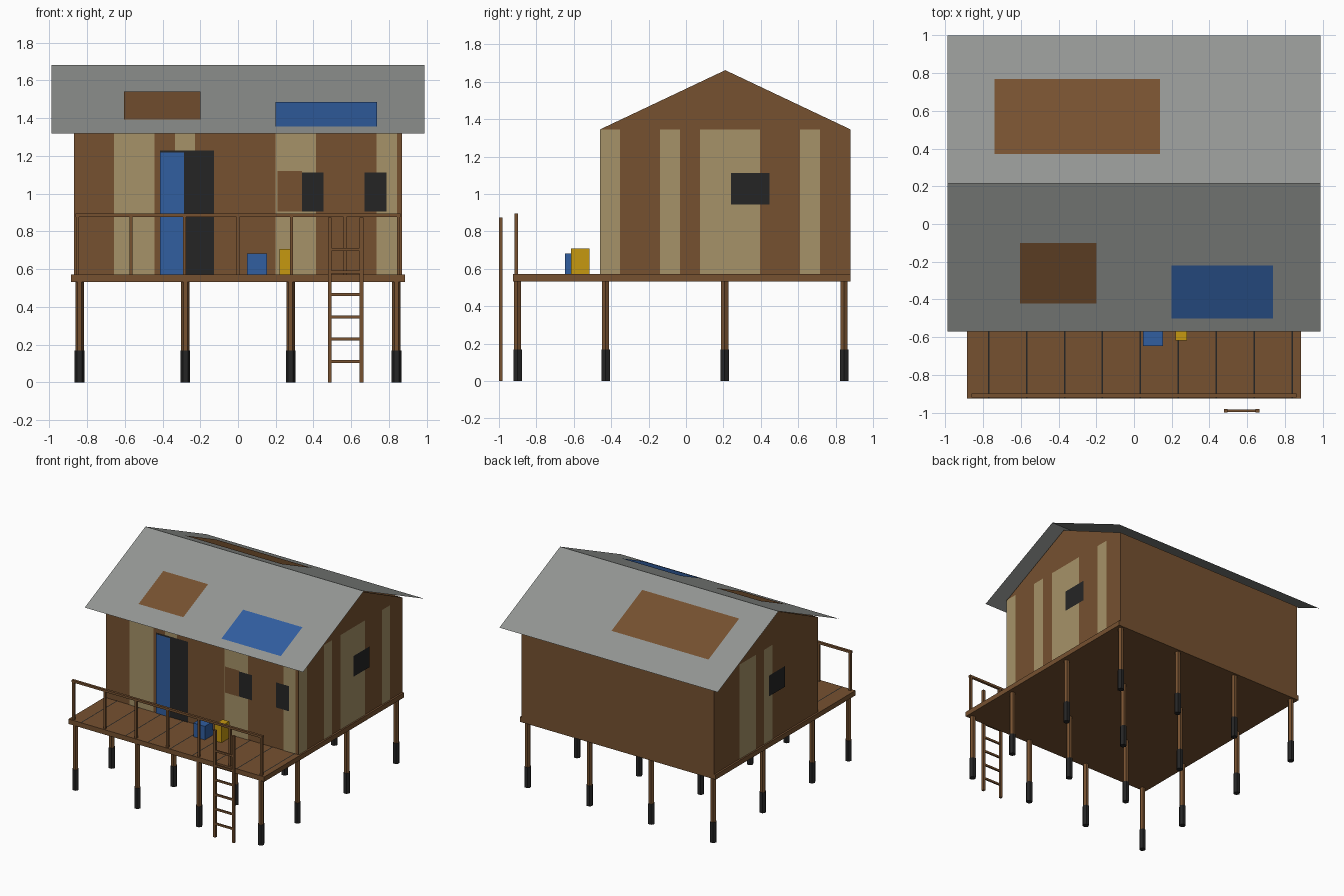
import bpy, bmesh, math
from mathutils import Matrix

if "Cube" in bpy.data.objects:
    bpy.data.objects.remove(bpy.data.objects["Cube"])


def material(name, rgb):
    def lin(c):
        c /= 255
        return c / 12.92 if c <= 0.04045 else ((c + 0.055) / 1.055) ** 2.4
    m = bpy.data.materials.new(name)
    m.diffuse_color = (*[lin(c) for c in rgb], 1)
    m.use_nodes = True
    m.node_tree.nodes["Principled BSDF"].inputs["Base Color"].default_value = m.diffuse_color
    return m


WOOD = material("brown_wood", (118, 81, 48))
TAN = material("pale_plank", (166, 146, 104))
GREY = material("roof_metal", (147, 150, 147))
BLUE = material("blue_tarp", (49, 94, 160))
YELLOW = material("yellow_plastic", (198, 152, 16))
BLACK = material("dark", (37, 37, 37))


def finish(name, bm, mat):
    me = bpy.data.meshes.new(name)
    bm.to_mesh(me)
    bm.free()
    me.materials.append(mat)
    ob = bpy.data.objects.new(name, me)
    bpy.context.collection.objects.link(ob)
    return ob


def box(name, x, y, z, mat):
    """Box from (min, max) pairs."""
    bm = bmesh.new()
    bmesh.ops.create_cube(bm, size=1)
    for v in bm.verts:
        v.co = [(a + b) / 2 + c * (b - a) for (a, b), c in zip((x, y, z), v.co)]
    return finish(name, bm, mat)


def quads(name, faces, mat):
    """Thin sheet made of flat faces."""
    bm = bmesh.new()
    for f in faces:
        bm.faces.new([bm.verts.new(p) for p in f])
    return finish(name, bm, mat)


def hex_post(name, x, y, z0, z1, r, mat):
    bm = bmesh.new()
    rot = Matrix.Translation((x, y, (z0 + z1) / 2)) @ Matrix.Rotation(math.pi / 2, 4, 'Z')
    bmesh.ops.create_cone(bm, cap_ends=True, segments=6, radius1=r, radius2=r,
                          depth=z1 - z0, matrix=rot)
    return finish(name, bm, mat)


FLOOR, EAVE, PEAK = 0.572, 1.345, 1.662
WX, Y0, Y1 = 0.87, -0.46, 0.88          # wall extents
MID = (Y0 + Y1) / 2
PITCH = 0.107                           # wall plank width


# wall sheets: lift is the distance off the wall
def front(name, a, b, z0, z1, mat, lift):
    y = Y0 - lift
    quads(name, [[(a, y, z0), (b, y, z0), (b, y, z1), (a, y, z1)]], mat)


def side(name, s, a, b, z0, z1, mat, lift):
    # left side is the right side turned half round the house centre
    x = s * (WX + lift)
    a, b = (MID + s * (v - MID) for v in (a, b))
    quads(name, [[(x, a, z0), (x, b, z0), (x, b, z1), (x, a, z1)]], mat)


# stilts with dark feet
for x in (-0.839, -0.279, 0.279, 0.839):
    for y in (-0.9, -0.43, 0.207, 0.845):
        hex_post("stilt", x, y, 0.1, 0.54, 0.022, WOOD)
        hex_post("stilt_foot", x, y, 0, 0.168, 0.026, BLACK)

# deck with dark gaps between boards
box("deck", (-0.885, 0.885), (-0.925, Y1), (0.532, FLOOR), WOOD)
for i in range(9):
    x = -0.77 + 0.201 * i
    quads("deck_gap", [[(x - .004, -0.925, FLOOR + .002), (x + .004, -0.925, FLOOR + .002),
                        (x + .004, Y0, FLOOR + .002), (x - .004, Y0, FLOOR + .002)]], BLACK)

# house body: gable profile extruded along x
bm = bmesh.new()
prof = [(Y0, FLOOR), (Y1, FLOOR), (Y1, EAVE), (MID, PEAK), (Y0, EAVE)]
f = bm.faces.new([bm.verts.new((-WX, y, z)) for y, z in prof])
ext = bmesh.ops.extrude_face_region(bm, geom=[f])["geom"]
bmesh.ops.translate(bm, vec=(2 * WX, 0, 0),
                    verts=[e for e in ext if isinstance(e, bmesh.types.BMVert)])
bmesh.ops.recalc_face_normals(bm, faces=bm.faces)
finish("house_walls", bm, WOOD)

# pale wall planks
for i in (2, 3, 5, 10, 11, 15):
    a = -WX + i * PITCH
    front("front_plank", a, a + PITCH, FLOOR, EAVE, TAN, 0.003)
for s, idx in ((1, (0, 3, 5, 6, 7, 10)), (-1, (3, 4, 6))):
    for i in idx:
        a = Y0 + i * PITCH
        side("side_plank", s, a, a + PITCH, FLOOR, EAVE, TAN, 0.003)
    side("side_window", s, 0.24, 0.447, 0.943, 1.112, BLACK, 0.006)

# doorway, half covered by a blue door, and front windows
front("doorway", -0.413, -0.128, FLOOR, 1.23, BLACK, 0.006)
front("door", -0.413, -0.285, FLOOR, 1.218, BLUE, 0.009)
front("front_window", 0.337, 0.453, 0.907, 1.112, BLACK, 0.006)
front("window_shutter", 0.21, 0.338, 0.907, 1.12, WOOD, 0.009)
front("front_window", 0.671, 0.786, 0.907, 1.112, BLACK, 0.006)

# thin roof sheets and patches
RY, RZ, HALF, DROP, RX = 0.215, 1.682, 0.785, 0.362, 0.987


def roof_z(y, lift=0.0):
    return RZ - DROP * abs(y - RY) / HALF + lift


def roof_sheet(name, x0, x1, y0, y1, mat, lift):
    a, b = roof_z(y0, lift), roof_z(y1, lift)
    quads(name, [[(x0, y0, a), (x1, y0, a), (x1, y1, b), (x0, y1, b)]], mat)


roof_sheet("front_roof", -RX, RX, RY - HALF, RY, GREY, 0)
roof_sheet("back_roof", -RX, RX, RY, RY + HALF, GREY, 0)
roof_sheet("front_roof_patch", -0.605, -0.2, -0.42, -0.1, WOOD, 0.005)
roof_sheet("roof_tarp", 0.2, 0.737, -0.5, -0.22, BLUE, 0.005)
roof_sheet("back_roof_patch", -0.74, 0.137, 0.37, 0.767, WOOD, 0.005)

# railing along the front edge
for i in range(-3, 4):
    x = i * 0.2835
    box("railing_post", (x - .009, x + .009), (-0.917, -0.899), (FLOOR, 0.88), WOOD)
box("handrail", (-0.862, 0.862), (-0.918, -0.898), (0.877, 0.895), WOOD)

# ladder
for x in (0.486, 0.655):
    box("ladder_rail", (x - .01, x + .01), (-1.0, -0.98), (0, 0.873), WOOD)
for i in range(6):
    z = 0.11 + 0.119 * i
    box("ladder_rung", (0.49, 0.65), (-0.996, -0.984), (z - .008, z + .008), WOOD)

# containers on the deck
box("blue_crate", (0.049, 0.153), (-0.647, -0.543), (FLOOR, 0.683), BLUE)
box("yellow_can", (0.221, 0.282), (-0.616, -0.515), (FLOOR, 0.708), YELLOW)
